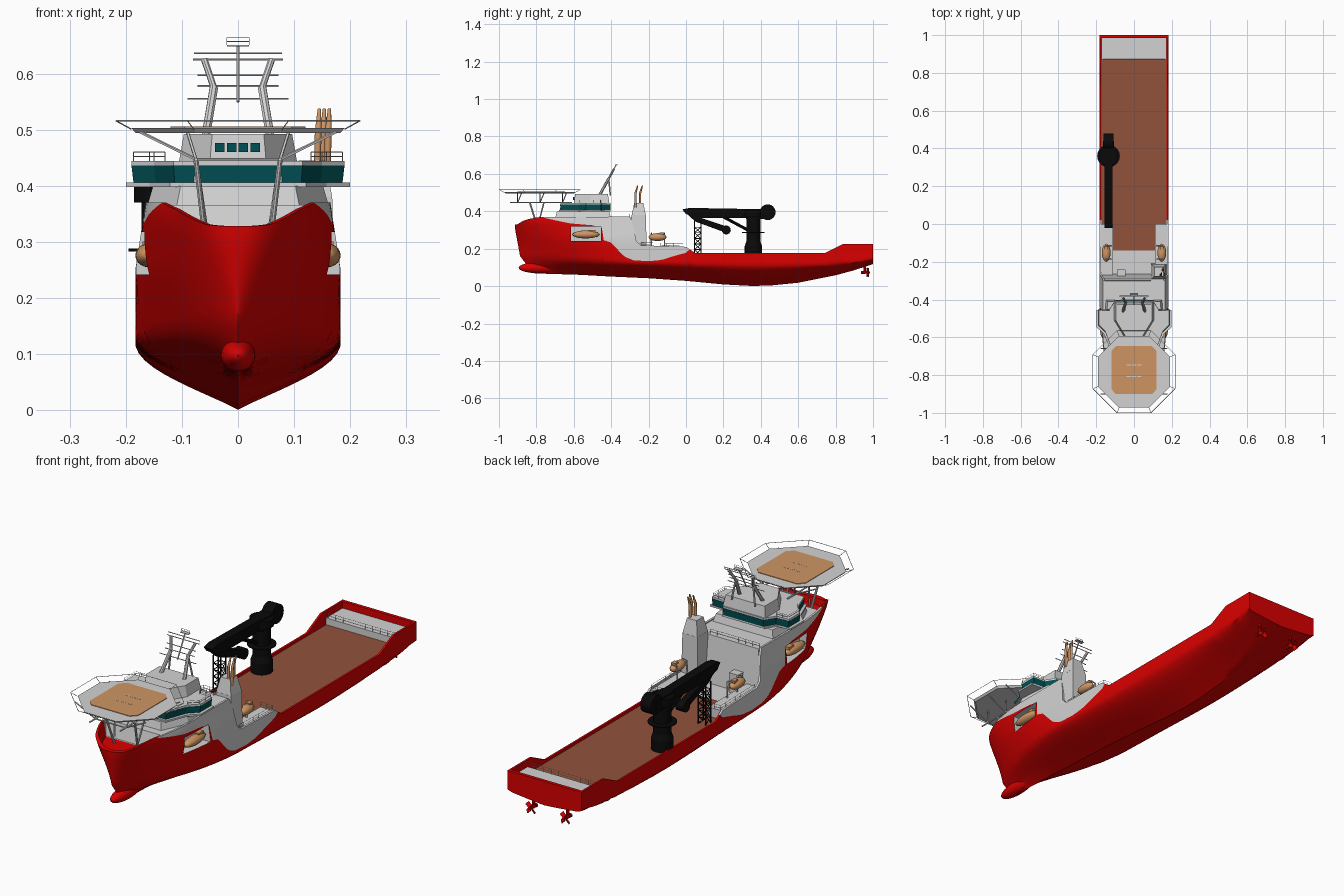
import bpy, bmesh, math
from mathutils import Vector, Matrix

if "Cube" in bpy.data.objects:
    bpy.data.objects.remove(bpy.data.objects["Cube"])

def mat(name, r, g, b):
    m = bpy.data.materials.new(name)
    m.diffuse_color = (r, g, b, 1)
    m.use_nodes = True
    m.node_tree.nodes["Principled BSDF"].inputs["Base Color"].default_value = m.diffuse_color
    return m

RED = mat("hull red", .7, .0, .0)
WHITE = mat("light grey paint", .65, .65, .65)
BROWN = mat("deck brown", .29, .085, .045)
TAN = mat("tan orange", .62, .3, .125)
TEAL = mat("window teal", .0, .08, .09)
BLACK = mat("crane black", .003, .003, .003)

def finish(name, bm, mats, smooth=None):
    bmesh.ops.recalc_face_normals(bm, faces=bm.faces)
    me = bpy.data.meshes.new(name)
    bm.to_mesh(me)
    bm.free()
    for m in mats:
        me.materials.append(m)
    o = bpy.data.objects.new(name, me)
    bpy.context.collection.objects.link(o)
    if smooth:
        shade(o, smooth)
    return o

def shade(o, ang):
    bpy.ops.object.select_all(action='DESELECT')
    o.select_set(True)
    bpy.context.view_layer.objects.active = o
    bpy.ops.object.shade_smooth_by_angle(angle=math.radians(ang))

def box(bm, x0, x1, y0, y1, z0, z1):
    m = Matrix.Translation(((x0+x1)/2, (y0+y1)/2, (z0+z1)/2)) @ Matrix.Diagonal((x1-x0, y1-y0, z1-z0, 1))
    bmesh.ops.create_cube(bm, size=1, matrix=m)

def bar(bm, p, q, r, n=5, r2=None):
    p, q = Vector(p), Vector(q)
    d = q - p
    m = Matrix.Translation((p+q)/2) @ d.to_track_quat('Z', 'Y').to_matrix().to_4x4()
    bmesh.ops.create_cone(bm, cap_ends=True, segments=n, radius1=r, radius2=r if r2 is None else r2, depth=d.length, matrix=m)

def bridge(bm, a, b):  # closed solid between two matching outlines
    a, b = [bm.verts.new(p) for p in a], [bm.verts.new(p) for p in b]
    bm.faces.new(a)
    bm.faces.new(b)
    for i in range(len(a)):
        j = (i+1) % len(a)
        bm.faces.new((a[i], a[j], b[j], b[i]))

def prism(bm, pts, z0, z1, s=1.0):
    cx = sum(p[0] for p in pts)/len(pts)
    cy = sum(p[1] for p in pts)/len(pts)
    bridge(bm, [(x, y, z0) for x, y in pts], [(cx+(x-cx)*s, cy+(y-cy)*s, z1) for x, y in pts])

def sym(half):
    return half + [(-x, y) for x, y in reversed(half)]

def rail(bm, pts, h=.022):
    for p, q in zip(pts, pts[1:]):
        p, q = Vector(p), Vector(q)
        n = max(1, round((q-p).length/.035))
        for k in range(n+1):
            c = p.lerp(q, k/n)
            bar(bm, c, c+Vector((0, 0, h)), .0008, 4)
        for f in (.5, 1):
            bar(bm, p+Vector((0, 0, h*f)), q+Vector((0, 0, h*f)), .0008, 4)

def lerp(tab, t):
    for (a, u), (b, v) in zip(tab, tab[1:]):
        if t <= b:
            return u + (v-u)*max(0, (t-a)/(b-a))
    return tab[-1][1]

# ---- hull: lofted stations, rows follow the paint line ----
KEEL = [(-.92, .068), (-.6, .06), (-.2, .042), (0, .028), (.2, .009), (.35, .001), (.45, .003), (.6, .018), (.8, .058), (.9, .085), (1, .118)]
TOP = [(-.915, .328), (-.9, .331), (-.87, .349), (-.845, .358), (-.78, .37), (-.3, .371), (-.285, .34), (-.265, .24), (-.24, .218), (0, .21), (.05, .176), (.74, .176), (.84, .225), (1, .225)]
PAINT = [(-.8, .4), (-.78, .37), (-.7, .352), (-.62, .335), (-.5, .325), (-.45, .31), (-.44, .245), (-.4, .232), (-.37, .2), (-.33, .157), (-.28, .138), (-.2, .133), (-.13, .14), (-.06, .162), (0, .178), (.05, .3)]
DECK = [(-.75, .3), (-.735, .366), (-.29, .366), (-.265, .162), (1, .162)]
STEM = [(.06, -.8), (.1, -.84), (.14, -.872), (.16, -.887), (.3, -.913), (.33, -.915)]
BILGE = [(-.9, .15), (-.3, .13), (.3, .12), (.8, .12), (1, .14)]

def clamp(v):
    return max(0, min(1, v))

def half(s, z):
    w = clamp((z-.08)/.27)
    f = math.sin(math.pi/2*clamp((s+.915)/(.75-.4*w)))**(.98-.63*w)
    zk = lerp(KEEL, s)
    g = math.sin(math.pi/2*clamp((z-zk)/(lerp(BILGE, s)-zk)))**1.1
    return .183*f*g*(1-.1*clamp((z-.25)/.12))

def section(s):
    zk, zt = lerp(KEEL, s), lerp(TOP, s)
    zp = min(lerp(PAINT, s), zt)
    zs = [zk+(zp-zk)*k/14 for k in range(15)] + [zp+(zt-zp)*k/8 for k in range(1, 9)]
    fade = max(0, 1-(s+.915)/.5)
    row = [(half(s, z), s+(lerp(STEM, z)+.915)*fade, z) for z in zs]
    x, y, _ = row[-1]
    zd = lerp(DECK, s)
    yi = y+.02*max(0, 1-(s+.915)/.1)
    xi = max(0, min(x, half(s, zd))-.009)
    return row + [(max(0, x-.009), yi, zt), (xi, yi, zd), (0, yi, zd)]

ys = [-.915+.3*(i/22)**2 for i in range(23)] + [-.6+.02*i for i in range(32)] + [.05+.05*i for i in range(20)]
ys += [-.75, -.735, -.45, -.29, -.285, -.265, .74, .84]
ys = sorted(set(round(y, 4) for y in ys))
bm = bmesh.new()
for sg in (1, -1):
    grid = [[bm.verts.new((sg*x, y, z)) for x, y, z in section(s)] for s in ys]
    for i in range(len(ys)-1):
        house = -.76 < ys[i] < .02
        for j in range(len(grid[0])-1):
            f = bm.faces.new((grid[i][j], grid[i+1][j], grid[i+1][j+1], grid[i][j+1]))
            f.material_index = int(14 <= j < 22 or (j >= 22 and house))
bmesh.ops.remove_doubles(bm, verts=bm.verts, dist=1e-5)
bmesh.ops.holes_fill(bm, edges=[e for e in bm.edges if e.is_boundary], sides=0)
hull = finish("hull", bm, [RED, WHITE])

# lifeboat recesses cut into the hull sides
bm = bmesh.new()
for sg in (1, -1):
    box(bm, min(sg*.13, sg*.3), max(sg*.13, sg*.3), -.615, -.455, .242, .318)
for f in bm.faces:
    f.material_index = 1
cutter = finish("recess_cutter", bm, [RED, WHITE])
cutter.hide_render = True
mod = hull.modifiers.new("recess", 'BOOLEAN')
mod.operation, mod.solver, mod.object = 'DIFFERENCE', 'EXACT', cutter
bpy.context.view_layer.objects.active = hull
bpy.ops.object.modifier_apply(modifier=mod.name)
bpy.data.objects.remove(cutter)
shade(hull, 40)

# bulb and stern bulwark
bm = bmesh.new()
bmesh.ops.create_uvsphere(bm, u_segments=24, v_segments=14, radius=1, matrix=Matrix.Translation((0, -.79, .098)) @ Matrix.Diagonal((.031, .105, .029, 1)))
finish("bow_bulb", bm, [RED], 40)
bm = bmesh.new()
box(bm, -.182, .182, .985, 1, .16, .225)
finish("stern_bulwark", bm, [RED])

# decks
bm = bmesh.new()
box(bm, -.173, .173, 0, .88, .158, .165)
box(bm, -.11, .11, -.14, 0, .158, .165)
finish("work_deck", bm, [BROWN])
bm = bmesh.new()
box(bm, -.173, .173, .87, .986, .16, .195)
for sg in (1, -1):
    box(bm, min(sg*.11, sg*.174), max(sg*.11, sg*.174), -.27, 0, .16, .206)
box(bm, -.09, -.045, -.285, -.24, .16, .25)
finish("raised_decks", bm, [WHITE])

# superstructure
BR = sym([(.10, -.405), (.13, -.452), (.19, -.455), (.19, -.535), (.15, -.575), (.115, -.67)])
bm = bmesh.new()
prism(bm, sym([(.15, -.40), (.163, -.58), (.11, -.70)]), .36, .40, .93)
prism(bm, [(x*1.05, y-.01*(y < -.5)) for x, y in BR], .398, .406)
prism(bm, BR, .436, .444)
prism(bm, sym([(.105, -.41), (.105, -.51), (.05, -.6)]), .444, .492, .92)
finish("superstructure", bm, [WHITE])
bm = bmesh.new()
prism(bm, [(x*.98, y) for x, y in BR], .406, .436, 1.02)
for k in range(4):
    box(bm, -.041+k*.021, -.024+k*.021, -.603, -.594, .46, .476)
finish("bridge_windows", bm, [TEAL])

# funnel and exhaust pipes
bm = bmesh.new()
prism(bm, [(.09, -.21), (.172, -.21), (.172, -.295), (.09, -.295)], .16, .38, .9)
prism(bm, [(.095, -.215), (.168, -.215), (.168, -.29), (.095, -.29)], .38, .445, .65)
finish("funnel", bm, [WHITE])
bm = bmesh.new()
for x, y in ((.143, -.27), (.161, -.27), (.152, -.245)):
    bar(bm, (x-.002, y, .42), (x, y, .5), .006, 10)
    bar(bm, (x, y, .498), (x+.002, y+.012, .537), .006, 10, .003)
finish("exhaust_pipes", bm, [TAN], 40)

# mast
bm = bmesh.new()
def my(z):
    return -.46+(z-.49)*.55
for sg in (1, -1):
    P = [(sg*.058, my(.485), .485), (sg*.043, my(.575), .575), (sg*.06, my(.625), .625)]
    bar(bm, P[0], P[1], .008, 8)
    bar(bm, P[1], P[2], .006, 8)
    bar(bm, (sg*.058, my(.5)+.05, .485), P[1], .004, 6)
for z, w in ((.555, .09), (.578, .072), (.597, .072), (.625, .08), (.636, .078)):
    bar(bm, (-w, my(z), z), (w, my(z), z), .0018)
bar(bm, (0, my(.55), .55), (0, my(.65), .65), .003)
box(bm, -.02, .02, my(.65)-.008, my(.65)+.008, .648, .651)
rail(bm, [(-.02, my(.65), .651), (.02, my(.65), .651)], .013)
finish("mast", bm, [WHITE])

# helideck
HY = -.782
def octagon(a, z=None):
    r = a/math.cos(math.pi/8)
    p = [(r*math.cos(math.pi/8+k*math.pi/4), HY+r*math.sin(math.pi/8+k*math.pi/4)) for k in range(8)]
    return p if z is None else [(x, y, z) for x, y in p]
bm = bmesh.new()
prism(bm, octagon(.182), .494, .503, 1.045)
finish("helideck", bm, [WHITE])
bm = bmesh.new()
c, d = .12, .095
prism(bm, [(x, HY+.008+y*1.06) for x, y in ((c, d), (d, c), (-d, c), (-c, d), (-c, -d), (-d, -c), (d, -c), (c, -d))], .503, .5055)
finish("landing_pad", bm, [TAN])
bm = bmesh.new()
for y in (-.025, .035):
    for x in (-.028, 0, .028):
        box(bm, x-.011, x+.011, HY+y-.002, HY+y+.002, .505, .5062)
finish("pad_marking", bm, [WHITE])
bm = bmesh.new()
inner, outer = octagon(.19, .501), octagon(.2175, .516)
for k in range(8):
    bar(bm, outer[k], outer[(k+1) % 8], .0012, 4)
    bar(bm, inner[k], outer[k], .0012, 4)
for sg in (1, -1):
    for y in (-.9, -.78, -.66):
        bar(bm, (sg*.175, y, .496), (sg*.075, y, .447), .003)
        bar(bm, (sg*.075, y, .447), (sg*.09, y+.02, .496), .003)
    bar(bm, (sg*.075, -.94, .447), (sg*.075, -.61, .447), .0035)
    bar(bm, (sg*.075, -.835, .447), (sg*.058, -.79, .3), .005, 8)
    bar(bm, (sg*.075, -.76, .447), (sg*.058, -.79, .33), .004)
    bar(bm, (sg*.075, -.66, .447), (sg*.075, -.68, .38), .004)
for y in (-.9, -.78, -.66):
    bar(bm, (-.075, y, .447), (.075, y, .447), .003)
finish("helideck_supports", bm, [WHITE])

# lifeboats with davits
bm, dv = bmesh.new(), bmesh.new()
for sg in (1, -1):
    for x, y, z, l in ((.16, -.535, .276, .072), (.147, -.152, .262, .048)):
        bmesh.ops.create_uvsphere(bm, u_segments=16, v_segments=10, radius=1, matrix=Matrix.Translation((sg*x, y, z)) @ Matrix.Diagonal((.023, l, .021, 1)))
        box(bm, sg*x-.01, sg*x+.01, y+l*.2, y+l*.7, z+.008, z+.025)
    for y in (-.185, -.115):
        bar(dv, (sg*.122, y, .2), (sg*.125, y, .28), .004)
        bar(dv, (sg*.125, y, .28), (sg*.15, y, .285), .003)
finish("lifeboats", bm, [TAN], 40)
finish("davits", dv, [WHITE])

# railings
bm = bmesh.new()
for sg in (1, -1):
    rail(bm, [(sg*.172, -.24, .21), (sg*.172, 0, .206), (sg*.112, 0, .206)])
    rail(bm, [(sg*.13, -.456, .444), (sg*.186, -.458, .444), (sg*.186, -.535, .444), (sg*.15, -.57, .444)], .016)
rail(bm, [(-.155, -.3, .366), (.09, -.3, .366)], .02)
rail(bm, [(-.165, .873, .195), (.165, .873, .195)])
finish("railings", bm, [WHITE])

# crane
CX, CY = -.135, .36
bm = bmesh.new()
for z0, z1, r0, r1 in ((.16, .215, .046, .046), (.215, .24, .046, .037), (.24, .38, .037, .037), (.283, .288, .06, .06), (.37, .405, .05, .05)):
    bar(bm, (CX, CY, z0), (CX, CY, z1), r0, 20, r1)
box(bm, CX-.028, CX+.028, .32, .44, .36, .412)
bar(bm, (CX-.026, .437, .395), (CX+.026, .437, .395), .042, 24)
finish("crane_pedestal", bm, [BLACK], 40)
bm = bmesh.new()
def arm(pts, w):  # side profile (y, z) extruded across x
    bridge(bm, [(CX-w, y, z) for y, z in pts], [(CX+w, y, z) for y, z in pts])
arm([(-.02, .41), (.02, .418), (.36, .412), (.36, .365), (.06, .365), (.0, .385)], .021)
arm([(.0, .39), (.05, .375), (.23, .315), (.24, .295), (.2, .29), (.05, .345)], .014)
bar(bm, (CX-.02, .215, .3), (CX+.02, .215, .3), .024, 16)
bar(bm, (CX, .33, .3), (CX, .2, .37), .008, 8)
finish("crane_boom", bm, [BLACK])

# lattice boom rest
bm = bmesh.new()
L = [(CX-.018, .045), (CX+.018, .045), (CX+.018, .08), (CX-.018, .08)]
for k in range(4):
    (x, y), (u, v) = L[k], L[(k+1) % 4]
    bar(bm, (x, y, .16), (x, y, .35), .003)
    for i in range(5):
        z = .165+i*.03
        bar(bm, (x, y, z), (u, v, z+.03), .002, 4)
        bar(bm, (x, y, z+.03), (u, v, z+.03), .002, 4)
finish("boom_rest", bm, [BLACK])

# stern thrusters
bm = bmesh.new()
for x in (-.085, .085):
    bar(bm, (x, .955, .13), (x, .955, .075), .007, 8)
    bar(bm, (x, .935, .073), (x, .985, .073), .009, 10, .005)
    for k in range(4):
        m = Matrix.Translation((x, .972, .073)) @ Matrix.Rotation(math.pi/4+k*math.pi/2, 4, 'Y') @ Matrix.Translation((0, 0, .017)) @ Matrix.Rotation(.6, 4, 'Z') @ Matrix.Diagonal((.018, .004, .022, 1))
        bmesh.ops.create_cube(bm, size=1, matrix=m)
finish("thrusters", bm, [RED])
